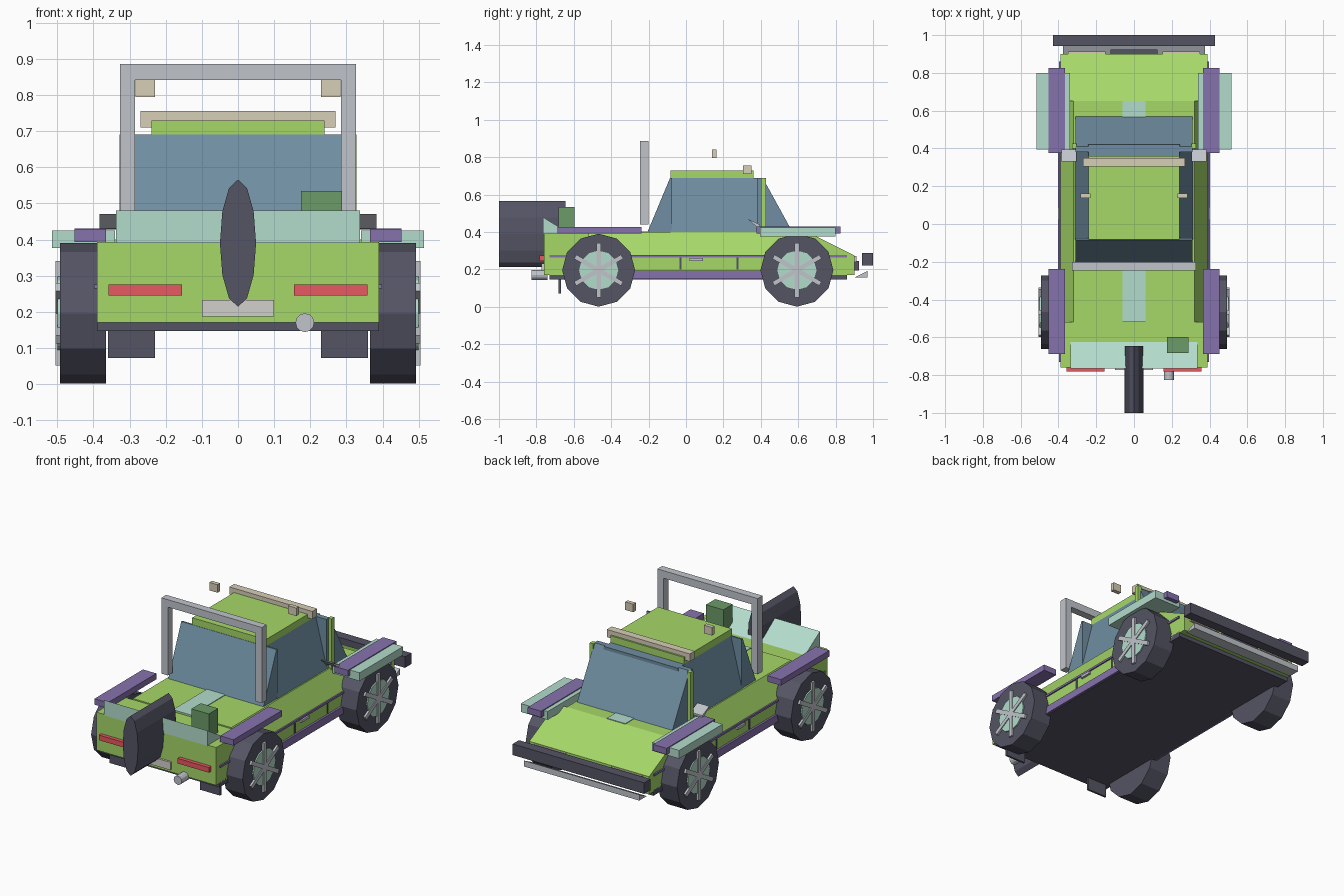
import bpy, bmesh, math
from mathutils import Matrix

if "Cube" in bpy.data.objects:
    bpy.data.objects.remove(bpy.data.objects["Cube"])

PALETTE = {
    "green": (0.38, 0.69, 0.14), "mint": (0.45, 0.72, 0.60), "purple": (0.24, 0.17, 0.42),
    "dark": (0.09, 0.09, 0.13), "glass": (0.16, 0.27, 0.36), "metal": (0.53, 0.56, 0.60),
    "beige": (0.68, 0.62, 0.47), "red": (0.80, 0.10, 0.12), "box": (0.15, 0.33, 0.14),
    "plate": (0.65, 0.63, 0.60),
}
MATS = {}
for key, rgb in PALETTE.items():
    MATS[key] = bpy.data.materials.new(key)
    MATS[key].diffuse_color = (*rgb, 1)


def finish(name, bm, mat):
    bmesh.ops.recalc_face_normals(bm, faces=bm.faces)
    mesh = bpy.data.meshes.new(name)
    bm.to_mesh(mesh)
    bm.free()
    mesh.materials.append(MATS[mat])
    ob = bpy.data.objects.new(name, mesh)
    bpy.context.collection.objects.link(ob)
    return ob


def prism(name, pts, lo, hi, mat, axis="x"):
    """Extrude a (y,z) profile along x, or an (x,z) profile along y."""
    bm = bmesh.new()
    rings = []
    for t in (lo, hi):
        rings.append([bm.verts.new((t, a, b) if axis == "x" else (a, t, b)) for a, b in pts])
    n = len(pts)
    for ring in rings:
        bm.faces.new(ring)
    for i in range(n):
        j = (i + 1) % n
        bm.faces.new((rings[0][i], rings[0][j], rings[1][j], rings[1][i]))
    return finish(name, bm, mat)


def box(name, x, y, z, mat):
    return prism(name, [(y[0], z[0]), (y[1], z[0]), (y[1], z[1]), (y[0], z[1])], x[0], x[1], mat)


def pair(name, x, y, z, mat):
    """Box mirrored to both sides."""
    box(name + "_right", x, y, z, mat)
    box(name + "_left", (-x[1], -x[0]), y, z, mat)


def ngon(cu, cv, ru, rv, n=12):
    return [(cu + ru * math.cos(2 * math.pi * i / n), cv + rv * math.sin(2 * math.pi * i / n))
            for i in range(n)]


# Body: rear block, tub with sloped shoulders, sloping hood
box("rear_body", (-.39, .39), (-.76, -.52), (.17, .393), "green")
prism("body_tub", [(-.39, .17), (.39, .17), (.39, .275), (.32, .40), (-.32, .40), (-.39, .275)],
      -.52, .65, "green", "y")
prism("hood", [(.65, .17), (.90, .17), (.90, .275), (.65, .40)], -.39, .39, "green")
box("chassis_plate", (-.39, .39), (-.73, .86), (.147, .18), "dark")
box("deck_stripe", (-.06, .06), (-.52, .65), (.39, .404), "mint")

# Side trim
pair("sill", (.38, .402), (-.42, .55), (.15, .195), "purple")
pair("side_stripe", (.385, .398), (-.73, .86), (.264, .276), "purple")
for i, y in enumerate((-.03, .275)):
    pair(f"door_gap_{i}", (.385, .394), (y - .005, y + .005), (.20, .265), "dark")
pair("door_handle", (.385, .403), (.02, .09), (.245, .260), "metal")

# Cabin
prism("cabin_glass", [(-.315, .39), (.315, .39), (.24, .69), (-.24, .69)], -.083, .42, "glass", "y")
prism("rear_window", [(-.21, .39), (-.075, .39), (-.075, .69), (-.085, .69)], -.31, .31, "glass")
prism("windscreen", [(.38, .39), (.575, .39), (.41, .69), (.38, .69)], -.31, .31, "glass")
box("roof", (-.24, .24), (-.083, .36), (.69, .73), "green")
pair("door_pillar", (.305, .328), (.40, .427), (.39, .69), "green")
box("roof_light_bar", (-.27, .27), (.305, .35), (.71, .755), "beige")
pair("roof_lamp", (.23, .283), (.138, .162), (.795, .842), "beige")
for s in (-1, 1):
    prism("mirror", [(.33, .47), (.395, .44), (.395, .428), (.375, .43)],
          s * .305, s * .383, "metal")

# Roll bar
pair("roll_bar_leg", (.285, .327), (-.245, -.20), (.44, .845), "metal")
box("roll_bar_top", (-.327, .327), (-.245, -.20), (.842, .886), "metal")

# Wheels and fenders
for s in (-1, 1):
    for end, y in (("rear", -.467), ("front", .593)):
        prism(f"{end}_tyre", ngon(y, .196, .195, .195), s * .365, s * .493, "dark")
        prism(f"{end}_hub", ngon(y, .196, .105, .105), s * .48, s * .500, "mint")
        for k in range(3):
            bar = box(f"{end}_spoke", (.485, .505), (-.0125, .0125), (-.145, .145), "metal")
            bar.data.transform(Matrix.Translation((0 if s > 0 else -.99, y, .196))
                               @ Matrix.Rotation(k * math.pi / 3, 4, "X"))
pair("rear_fender", (.365, .452), (-.688, -.238), (.393, .428), "purple")
pair("front_fender", (.365, .452), (.376, .826), (.393, .430), "purple")
pair("front_arch", (.34, .515), (.395, .80), (.376, .425), "mint")

# Tail end
prism("spoiler", [(-.765, .39), (-.62, .39), (-.765, .48)], -.337, .337, "mint")
prism("spare_wheel", ngon(0, .39, .05, .176), -1, -.645, "dark", "y")
box("fuel_can", (.175, .288), (-.683, -.597), (.39, .534), "box")
pair("tail_light", (.155, .358), (-.782, -.755), (.245, .275), "red")
box("tail_plate", (-.10, .10), (-.772, -.755), (.187, .233), "plate")
prism("exhaust", ngon(.185, .17, .026, .026), -.825, -.74, "metal", "y")
pair("mud_flap", (.23, .36), (-.681, -.669), (.072, .155), "dark")

# Nose end
box("bumper", (-.428, .428), (.942, 1.0), (.222, .287), "dark")
prism("splitter", [(.90, .157), (.97, .157), (.97, .192)], -.375, .375, "metal")
pair("headlight", (.15, .35), (.89, .912), (.24, .272), "beige")
box("grille", (-.125, .125), (.89, .925), (.195, .245), "dark")

for m in bpy.data.materials:
    if m.users and not m.is_grease_pencil:
        m.use_nodes = True
        m.node_tree.nodes["Principled BSDF"].inputs["Base Color"].default_value = m.diffuse_color
